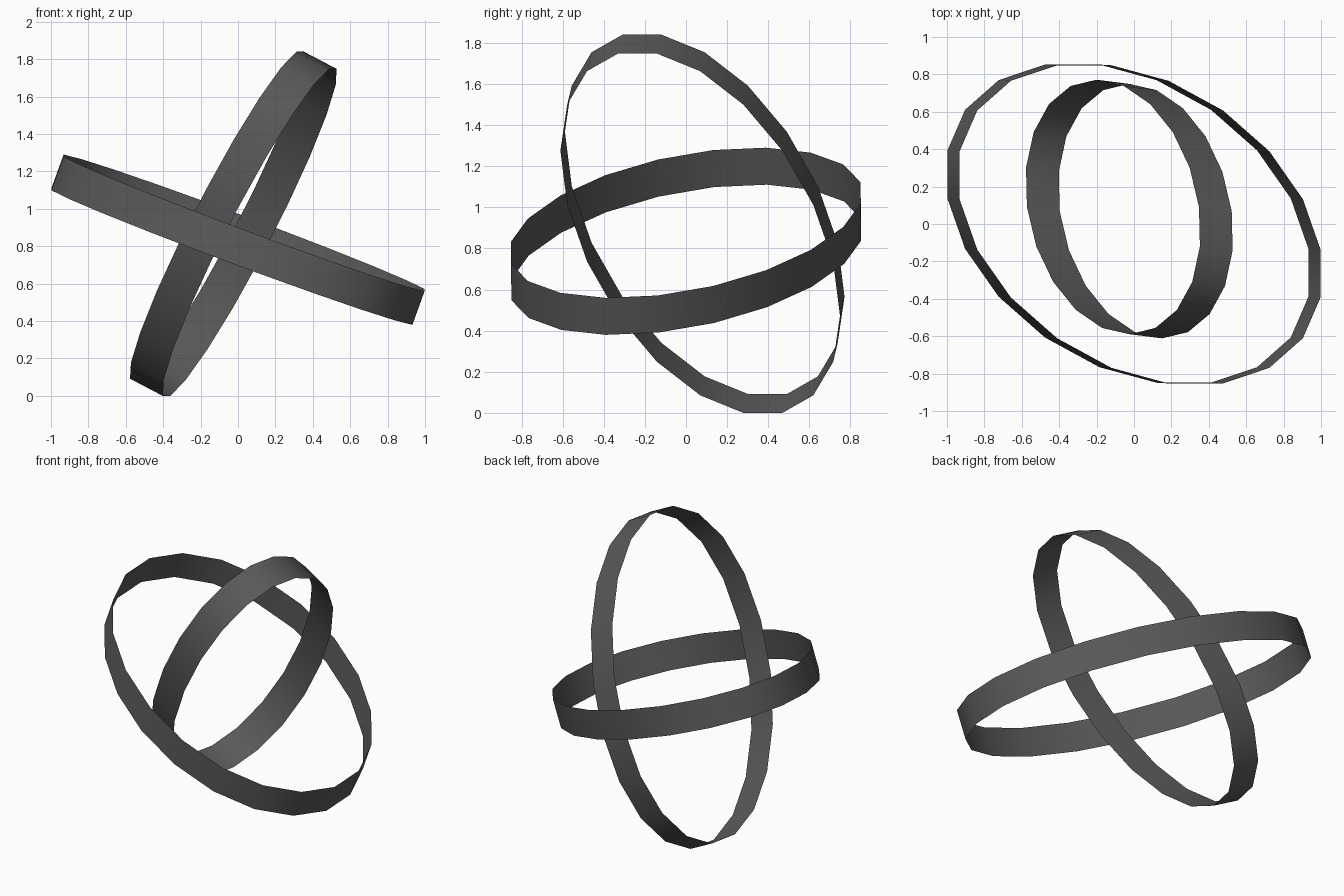
import bpy
import math
from mathutils import Vector

cube = bpy.data.objects.get("Cube")
if cube:
    bpy.data.objects.remove(cube, do_unlink=True)

SIDES = 20

# Single dark metal colour
metal = bpy.data.materials.new("dark_grey_metal")
metal.use_nodes = True
colour = (0.1, 0.1, 0.1, 1)
metal.diffuse_color = colour
metal.node_tree.nodes["Principled BSDF"].inputs["Base Color"].default_value = colour


def band(name, center, long_axis, short_axis, width):
    """Open elliptical band: an ellipse swept along the width vector."""
    center, long_axis, short_axis, width = map(
        Vector, (center, long_axis, short_axis, width))
    verts, faces = [], []
    for i in range(SIDES):
        t = (i + 0.5) * math.tau / SIDES
        p = center + long_axis * math.cos(t) + short_axis * math.sin(t)
        verts += [p - width / 2, p + width / 2]
        a, b = 2 * i, 2 * ((i + 1) % SIDES)
        faces.append((a, b, b + 1, a + 1))
    mesh = bpy.data.meshes.new(name)
    mesh.from_pydata(verts, [], faces)
    mesh.materials.append(metal)
    # Point the faces outwards
    if mesh.polygons[0].normal.dot(mesh.polygons[0].center - center) < 0:
        mesh.flip_normals()
    mesh.shade_smooth()
    obj = bpy.data.objects.new(name, mesh)
    bpy.context.collection.objects.link(obj)
    return obj


# Wide, nearly level ring
band("outer_ring", (0, 0, 0.835), (-0.977, 0.266, 0.364),
     (0, 0.819, 0.037), (0.065, -0.004, 0.18))

# Steep ring crossing through it
band("upright_ring", (-0.025, 0.08, 0.92), (0.45, -0.309, 0.885),
     (0.13, 0.606, 0), (0.175, -0.022, -0.092))
